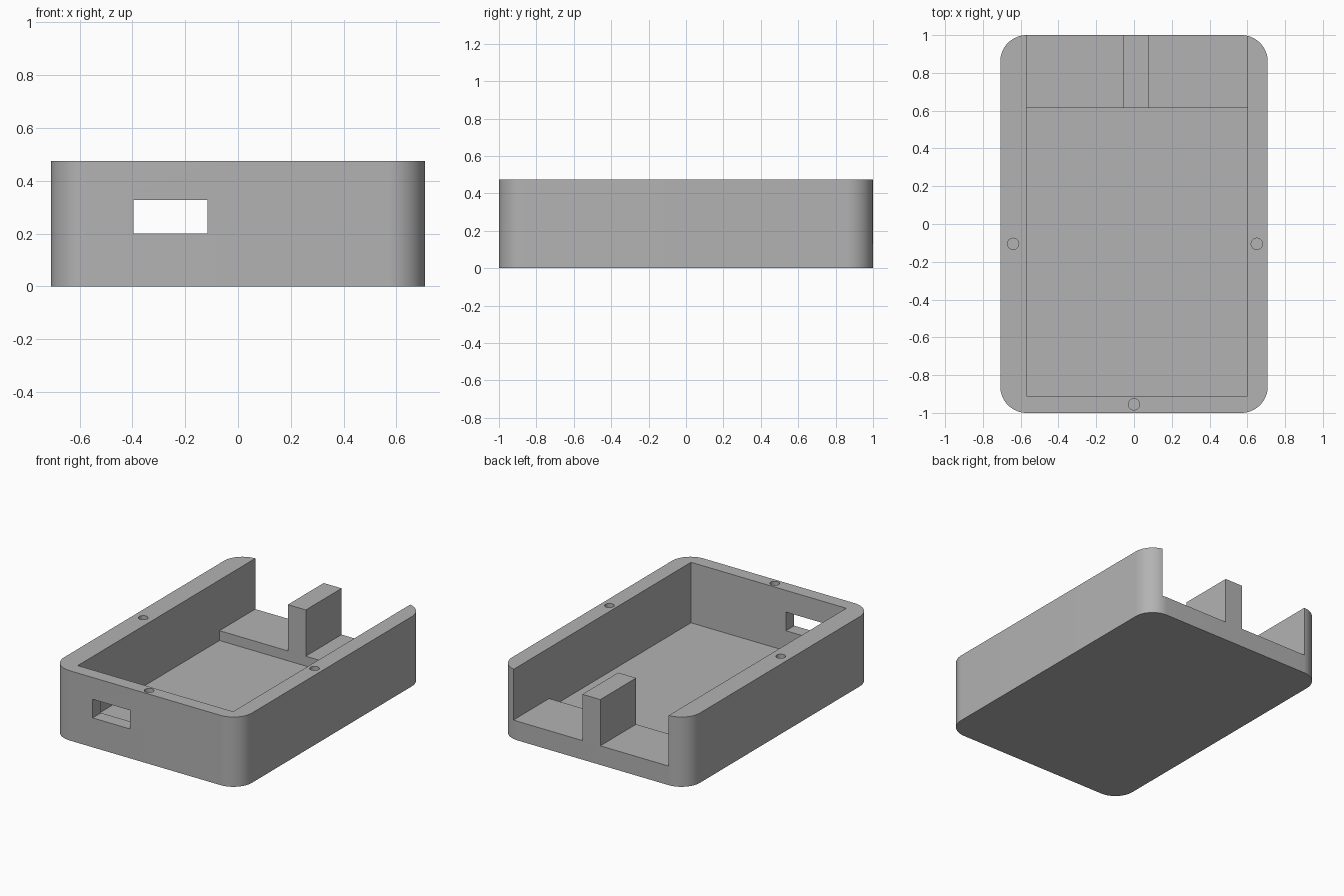
import bpy, bmesh, math
from mathutils import Vector

if "Cube" in bpy.data.objects:
    bpy.data.objects.remove(bpy.data.objects["Cube"], do_unlink=True)

HEIGHT, FLOOR, SHELF, POST_TOP = 0.475, 0.063, 0.13, 0.445
LEFT, RIGHT = 0.60, -0.57          # inner side walls
FRONT, STEP = -0.91, 0.615         # inner front wall, shelf edge

grey = bpy.data.materials.new("plain grey")
grey.use_nodes = True
colour = (0.45, 0.45, 0.45, 1)
grey.diffuse_color = colour
grey.node_tree.nodes["Principled BSDF"].inputs["Base Color"].default_value = colour


def prism(name, outline, sweep):
    """Extrude a closed outline along a sweep vector."""
    bm = bmesh.new()
    face = bm.faces.new([bm.verts.new(p) for p in outline])
    out = bmesh.ops.extrude_face_region(bm, geom=[face], use_keep_orig=True)
    moved = [g for g in out["geom"] if isinstance(g, bmesh.types.BMVert)]
    bmesh.ops.translate(bm, vec=sweep, verts=moved)
    bmesh.ops.recalc_face_normals(bm, faces=bm.faces)
    mesh = bpy.data.meshes.new(name)
    bm.to_mesh(mesh)
    bm.free()
    mesh.materials.append(grey)
    obj = bpy.data.objects.new(name, mesh)
    bpy.context.collection.objects.link(obj)
    return obj


def box(name, x0, x1, y0, y1, z0, z1):
    return prism(name, [(x0, y0, z0), (x1, y0, z0), (x1, y1, z0), (x0, y1, z0)],
                 Vector((0, 0, z1 - z0)))


def arc(cx, cy, z, r, start, sweep, steps):
    angles = [math.radians(start + sweep * i / steps) for i in range(steps + 1)]
    return [(cx + r * math.cos(a), cy + r * math.sin(a), z) for a in angles]


# Case block with rounded upright corners
HX, HY, R = 0.708, 1.0, 0.14
outline = []
for i, (sx, sy) in enumerate([(1, 1), (-1, 1), (-1, -1), (1, -1)]):
    outline += arc(sx * (HX - R), sy * (HY - R), 0, R, 90 * i, 90, 16)
case = prism("case", outline, Vector((0, 0, HEIGHT)))

# Main cavity, then the open back end, which leaves the shelf and centre post
cutters = [box("cavity_cutter", RIGHT, LEFT, FRONT, STEP, FLOOR, 0.6)]
post_r, post_l = -0.055, 0.08
rear = [(RIGHT, SHELF), (post_r, SHELF), (post_r, POST_TOP), (post_l, POST_TOP),
        (post_l, SHELF), (LEFT, SHELF), (LEFT, 0.6), (RIGHT, 0.6)]
cutters.append(prism("rear_opening_cutter", [(x, STEP - 0.1, z) for x, z in rear],
                     Vector((0, 0.6, 0))))

# Port window in the front wall
cutters.append(box("port_cutter", -0.395, -0.115, -1.1, -0.8, 0.2, 0.327))

# Blind screw holes in the rim
for x, y in [(-0.64, -0.105), (0.65, -0.105), (0, -0.955)]:
    ring = arc(x, y, HEIGHT - 0.15, 0.03, 0, 360, 24)[:-1]
    cutters.append(prism("screw_hole_cutter", ring, Vector((0, 0, 0.3))))

for cutter in cutters:
    cutter.hide_render = True
    mod = case.modifiers.new(cutter.name, "BOOLEAN")
    mod.operation, mod.solver, mod.object = "DIFFERENCE", "EXACT", cutter

# Bake the cuts and drop the cutters
graph = bpy.context.evaluated_depsgraph_get()
baked = bpy.data.meshes.new_from_object(case.evaluated_get(graph))
case.modifiers.clear()
case.data = baked
for cutter in cutters:
    bpy.data.objects.remove(cutter, do_unlink=True)

bpy.ops.object.select_all(action="DESELECT")
case.select_set(True)
bpy.context.view_layer.objects.active = case
bpy.ops.object.shade_smooth_by_angle(angle=math.radians(30))
